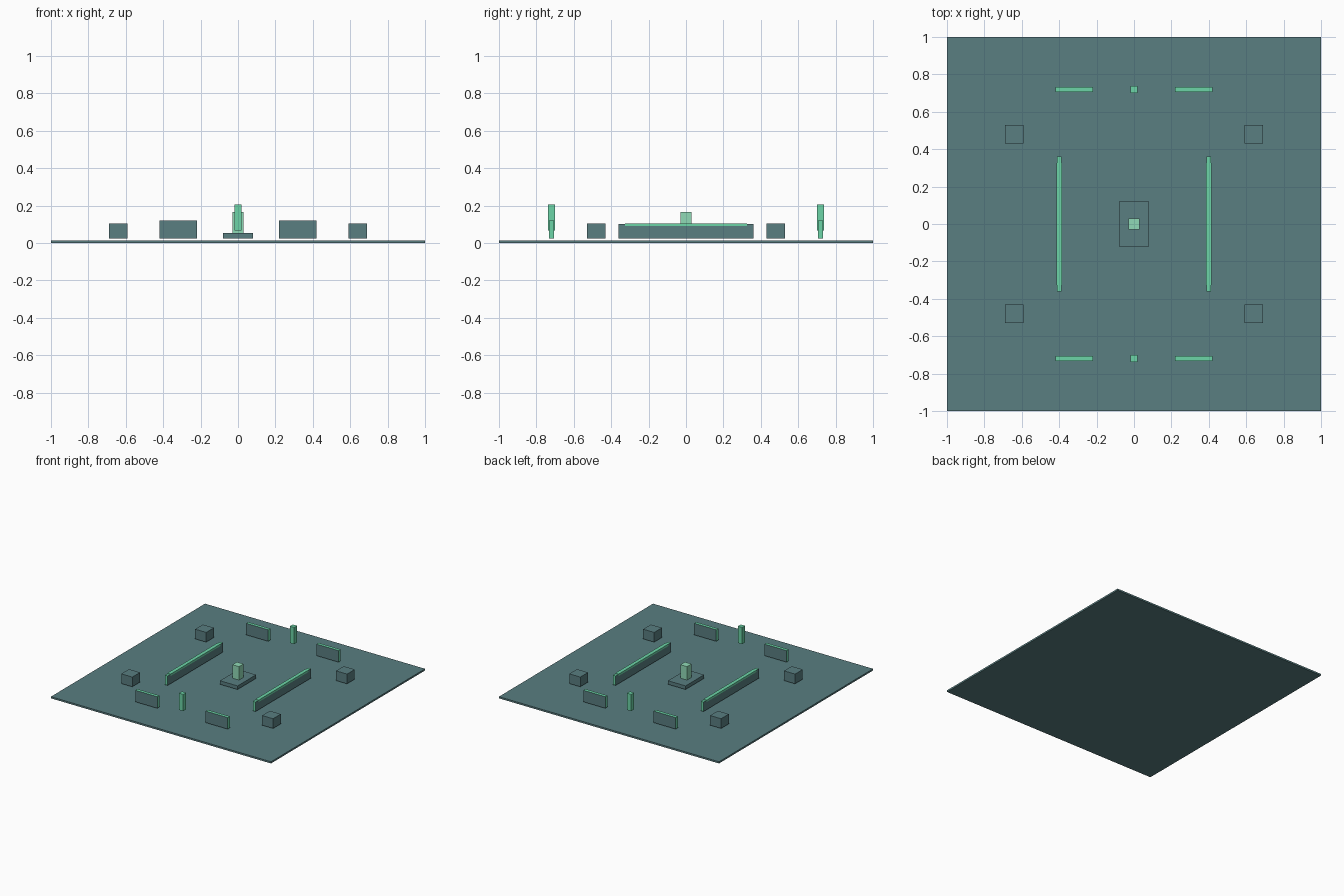
import bpy

if "Cube" in bpy.data.objects:
    bpy.data.objects.remove(bpy.data.objects["Cube"])


def material(name, color):
    m = bpy.data.materials.new(name)
    m.diffuse_color = (*color, 1)
    m.use_nodes = True
    m.node_tree.nodes["Principled BSDF"].inputs["Base Color"].default_value = m.diffuse_color
    return m


SLATE = material("slate", (0.10, 0.21, 0.22))
GREEN = material("green", (0.15, 0.66, 0.39))
PALE = material("pale_green", (0.28, 0.70, 0.47))


def box(name, x, y, z, mat, edge_mat=None, long_axis=0):
    """Box from (min, max) ranges; edge_mat colours the top and the narrow ends."""
    lo, hi = zip(x, y, z)
    center = [(a + b) / 2 for a, b in zip(lo, hi)]
    bpy.ops.mesh.primitive_cube_add(size=1, location=center)
    ob = bpy.context.object
    ob.name = name
    ob.scale = [b - a for a, b in zip(lo, hi)]
    bpy.ops.object.transform_apply(location=False, rotation=False, scale=True)
    ob.data.materials.append(mat)
    if edge_mat:
        ob.data.materials.append(edge_mat)
        for p in ob.data.polygons:
            if p.normal.z > 0.5 or abs(p.normal[long_axis]) > 0.5:
                p.material_index = 1
    return ob


def around(c, half):
    return (c - half, c + half)


# Ground slab
box("floor", (-1, 1), (-1, 1), (0, 0.014), SLATE)

# Central plinth and column
box("center_plinth", around(0, 0.08), around(0, 0.12), (0.025, 0.055), SLATE)
box("center_column", around(0, 0.03), around(0, 0.03), (0.055, 0.165), PALE)

for sx in (-1, 1):
    # Long side walls with a trim strip along the top
    box("long_wall", around(sx * 0.40, 0.0125), around(0, 0.36),
        (0.025, 0.103), SLATE, GREEN, 1)
    box("long_wall_trim", around(sx * 0.40, 0.015), around(0, 0.325),
        (0.09, 0.106), GREEN)
    for sy in (-1, 1):
        # Corner blocks
        box("corner_block", around(sx * 0.64, 0.05), around(sy * 0.48, 0.05),
            (0.025, 0.105), SLATE)
        # Short end walls
        box("end_wall", around(sx * 0.32, 0.10), around(sy * 0.72, 0.0135),
            (0.025, 0.12), SLATE, GREEN, 0)

# Raised marker posts between the end walls
for sy in (-1, 1):
    box("marker_post", around(0, 0.019), around(sy * 0.72, 0.019),
        (0.068, 0.205), GREEN)
